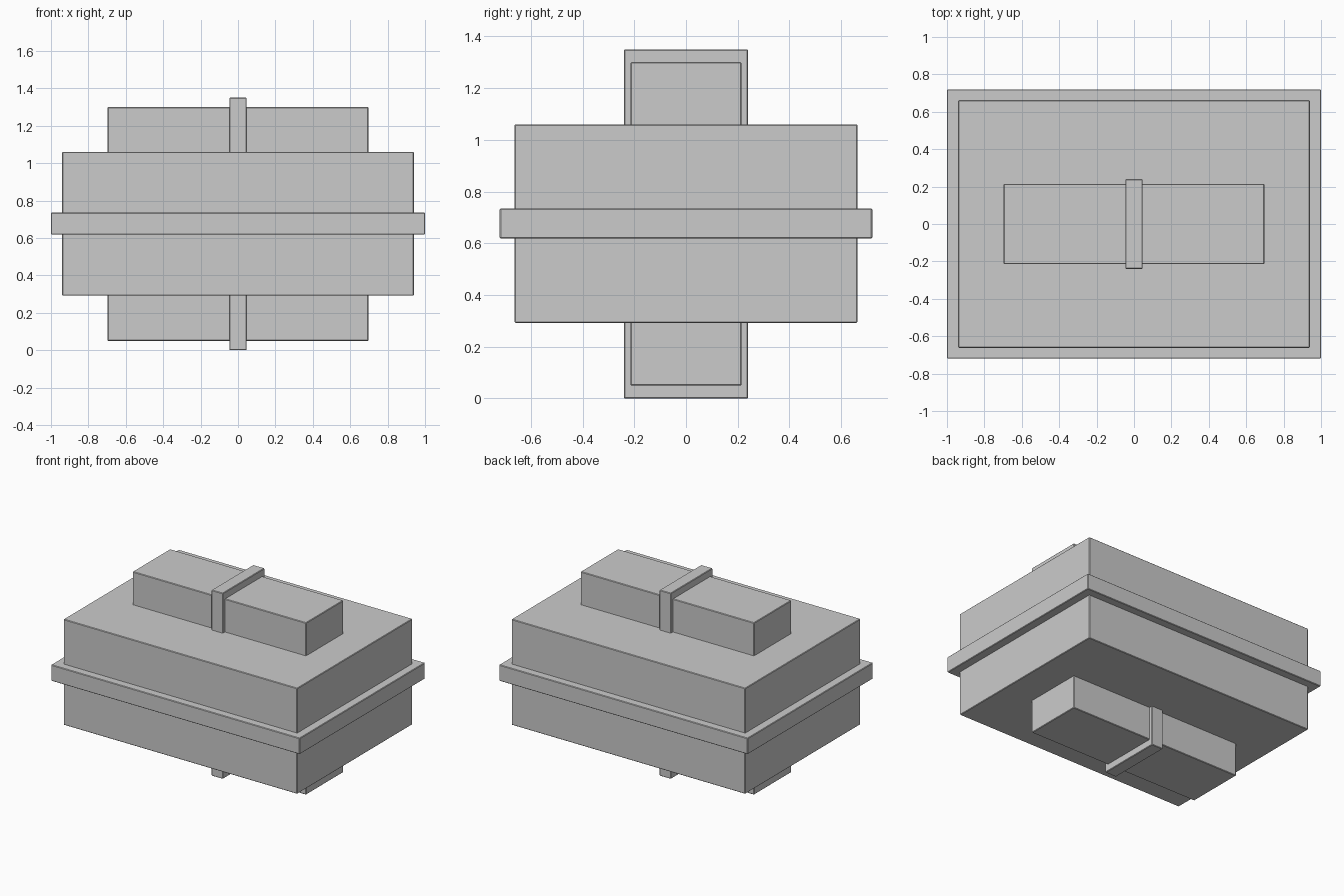
import bpy

if "Cube" in bpy.data.objects:
    bpy.data.objects.remove(bpy.data.objects["Cube"])

MID = 0.675  # height of the horizontal symmetry plane


def box(name, size, z_low, z_high):
    """Centred box with finely bevelled edges."""
    bpy.ops.mesh.primitive_cube_add(size=1, location=(0, 0, (z_low + z_high) / 2))
    obj = bpy.context.object
    obj.name = name
    obj.scale = (size[0], size[1], z_high - z_low)
    bpy.ops.object.transform_apply(location=False, rotation=False, scale=True)
    bevel = obj.modifiers.new("edge_bevel", 'BEVEL')
    bevel.width = 0.004
    bevel.segments = 1
    return obj


# Main body and the rim around its middle
box("main_body", (1.88, 1.325), 0.292, 1.06)
box("middle_rim", (2.0, 1.44), 0.618, 0.735)

# Raised block and its strap, repeated above and below the body
for side, sign in (("top", 1), ("bottom", -1)):
    for part, size, reach in (("block", (1.395, 0.43), 0.625),
                              ("strap", (0.092, 0.48), 0.675)):
        ends = sorted((MID + sign * 0.375, MID + sign * reach))
        box(f"{side}_{part}", size, *ends)
